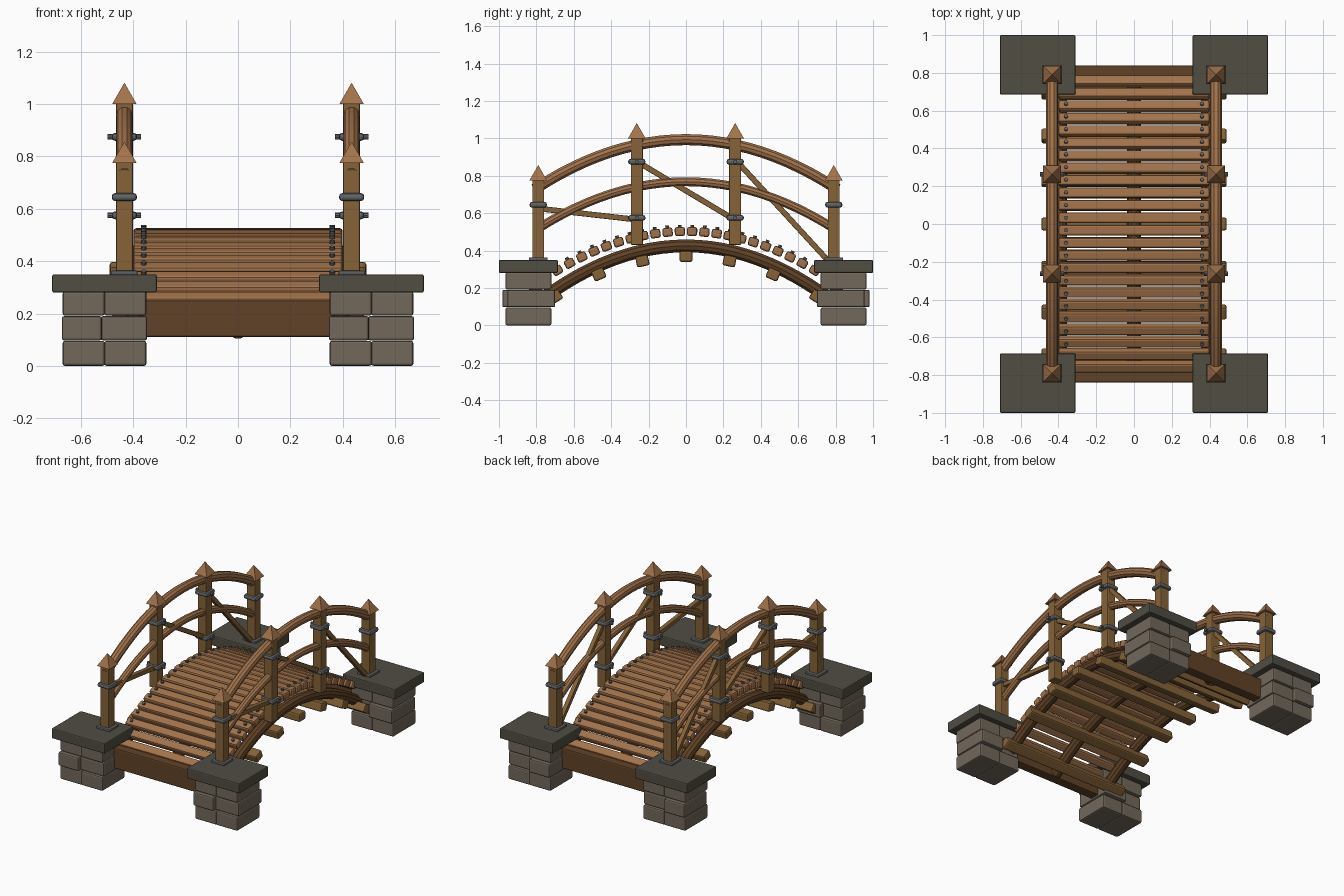
import bpy, bmesh, math
from mathutils import Vector, Matrix

if "Cube" in bpy.data.objects:
    bpy.data.objects.remove(bpy.data.objects["Cube"])


def material(name, rgb):
    m = bpy.data.materials.new(name)
    m.diffuse_color = (*rgb, 1)
    m.use_nodes = True
    m.node_tree.nodes["Principled BSDF"].inputs["Base Color"].default_value = m.diffuse_color
    return m


WOOD = material("warm_wood", (0.36, 0.17, 0.07))
POST = material("post_wood", (0.24, 0.125, 0.04))
DARK = material("dark_wood", (0.12, 0.055, 0.02))
STONE = material("stone", (0.17, 0.14, 0.105))
CAP = material("cap_stone", (0.08, 0.075, 0.055))
METAL = material("iron", (0.12, 0.13, 0.14))


def finish(name, bm, mat, bevel=0.0, segments=2):
    mesh = bpy.data.meshes.new(name)
    bm.to_mesh(mesh)
    bm.free()
    ob = bpy.data.objects.new(name, mesh)
    bpy.context.collection.objects.link(ob)
    mesh.materials.append(mat)
    if bevel:
        mod = ob.modifiers.new("soft_edges", 'BEVEL')
        mod.width = bevel
        mod.segments = segments
    return ob


def box(name, center, size, mat, bevel=0.006, rot_x=0.0):
    bm = bmesh.new()
    bmesh.ops.create_cube(bm, size=1, matrix=Matrix.Diagonal((*size, 1)))
    ob = finish(name, bm, mat, bevel)
    ob.location = center
    ob.rotation_euler.x = rot_x
    return ob


def span(name, lo, hi, mat, bevel=0.006):
    lo, hi = Vector(lo), Vector(hi)
    return box(name, (lo + hi) / 2, hi - lo, mat, bevel)


def cone(name, center, r1, r2, depth, sides, mat, rot=(0, 0, 0)):
    bm = bmesh.new()
    bmesh.ops.create_cone(bm, cap_ends=True, segments=sides, radius1=r1,
                          radius2=r2, depth=depth)
    ob = finish(name, bm, mat)
    ob.location = center
    ob.rotation_euler = rot
    return ob


def arc_log(name, x, top, drop, half, radius, mat):
    """Round log following a parabolic arch along y."""
    cu = bpy.data.curves.new(name, 'CURVE')
    cu.dimensions = '3D'
    cu.bevel_depth = radius
    cu.bevel_resolution = 3
    cu.use_fill_caps = True
    sp = cu.splines.new('POLY')
    n = 25
    sp.points.add(n - 1)
    for i, p in enumerate(sp.points):
        y = half * (2 * i / (n - 1) - 1)
        p.co = (x, y, top - drop * y * y, 1)
    cu.materials.append(mat)
    ob = bpy.data.objects.new(name, cu)
    bpy.context.collection.objects.link(ob)
    bpy.ops.object.select_all(action='DESELECT')
    ob.select_set(True)
    bpy.context.view_layer.objects.active = ob
    bpy.ops.object.convert(target='MESH')
    bpy.ops.object.shade_smooth_by_angle()


# Stone piers with offset middle course and overhanging cap
for sx in (-1, 1):
    for sy in (-1, 1):
        x0, x1 = sx * 0.51 - 0.16, sx * 0.51 + 0.16
        ya, yb = sorted((sy * 0.72, sy * 0.965))
        for z0, z1, k in ((0, 0.096, "lower"), (0.192, 0.284, "upper")):
            xm = sx * 0.51
            span(f"pier_{k}_block", (x0, ya, z0), (xm + 0.001, yb, z1), STONE, 0.009)
            span(f"pier_{k}_block", (xm - 0.001, ya, z0), (x1, yb, z1), STONE, 0.009)
        ma, mb = sorted((sy * 0.70, sy * 0.955))
        xs = x0 + 0.145
        span("pier_middle_block", (xs, ma, 0.097), (x1 + 0.003, mb, 0.19), STONE, 0.009)
        ma, mb = sorted((sy * 0.735, sy * 0.982))
        span("pier_middle_block", (x0 - 0.003, ma, 0.097), (xs + 0.005, mb, 0.19), STONE, 0.009)
        ya, yb = sorted((sy * 0.685, sy * 1.0))
        span("pier_cap", (sx * 0.51 - 0.2, ya, 0.28), (sx * 0.51 + 0.2, yb, 0.35), CAP, 0.007)

# Arched stringers, cross joists and end beams
for x in (-0.39, 0, 0.39):
    arc_log("stringer", x, 0.425, 0.48, 0.78, 0.036, DARK)
for i in range(-3, 4):
    y = i * 0.233
    box("cross_joist", (0, y, 0.368 - 0.44 * y * y), (0.98, 0.068, 0.058), POST,
        0.01, math.atan(-0.92 * y))
for sy in (-1, 1):
    box("end_beam", (0, sy * 0.805, 0.18), (0.74, 0.07, 0.14), DARK, 0.008)

# Deck planks with nail heads
for i in range(24):
    y = (i - 11.5) * 0.0655
    z = 0.502 - 0.44 * y * y
    ang = math.atan(-0.88 * y)
    box("deck_plank", (0, y, z), (0.80, 0.055, 0.048), WOOD, 0.011, ang)
    for x in (-0.36, 0.36):
        off = Matrix.Rotation(ang, 3, 'X') @ Vector((0, 0, 0.027))
        cone("nail", Vector((x, y, z)) + off, 0.01, 0.01, 0.018, 8, METAL, (ang, 0, 0))


def band(x, y, z, bolts):
    """Iron strap round a square post."""
    box("iron_band", (x, y, z), (0.096, 0.092, 0.03), METAL, 0.012)
    if bolts:
        cone("band_bolt", (x, y, z), 0.011, 0.011, 0.128, 8, METAL, (0, math.pi / 2, 0))


def brace(x, a, b):
    """Thin diagonal between posts, given as (y, z) ends."""
    dy, dz = b[0] - a[0], b[1] - a[1]
    box("diagonal_brace", (x, (a[0] + b[0]) / 2, (a[1] + b[1]) / 2),
        (0.03, math.hypot(dy, dz), 0.03), POST, 0.004, math.atan2(dz, dy))


# Railings, the same on both sides
for x in (-0.434, 0.434):
    for y, z0, z1 in ((-0.79, 0.35, 0.775), (-0.263, 0.43, 1.0),
                      (0.263, 0.43, 1.0), (0.79, 0.35, 0.775)):
        span("post", (x - 0.032, y - 0.032, z0), (x + 0.032, y + 0.032, z1 + 0.005), POST, 0.005)
        cone("post_finial", (x, y, z1 + 0.041), 0.066, 0, 0.082, 4, WOOD,
             (0, 0, math.pi / 4))
        if z0 < 0.4:
            box("post_plate", (x, y, 0.356), (0.1, 0.1, 0.016), METAL, 0.004)
            band(x, y, 0.645, False)
        else:
            band(x, y, 0.875, True)
            band(x, y, 0.575, True)
    arc_log("hand_rail", x, 0.993, 0.405, 0.81, 0.031, WOOD)
    arc_log("middle_rail", x, 0.768, 0.40, 0.80, 0.025, WOOD)
    brace(x, (-0.79, 0.625), (-0.26, 0.565))
    brace(x, (-0.26, 0.875), (0.26, 0.565))
    brace(x, (0.26, 0.89), (0.77, 0.335))
